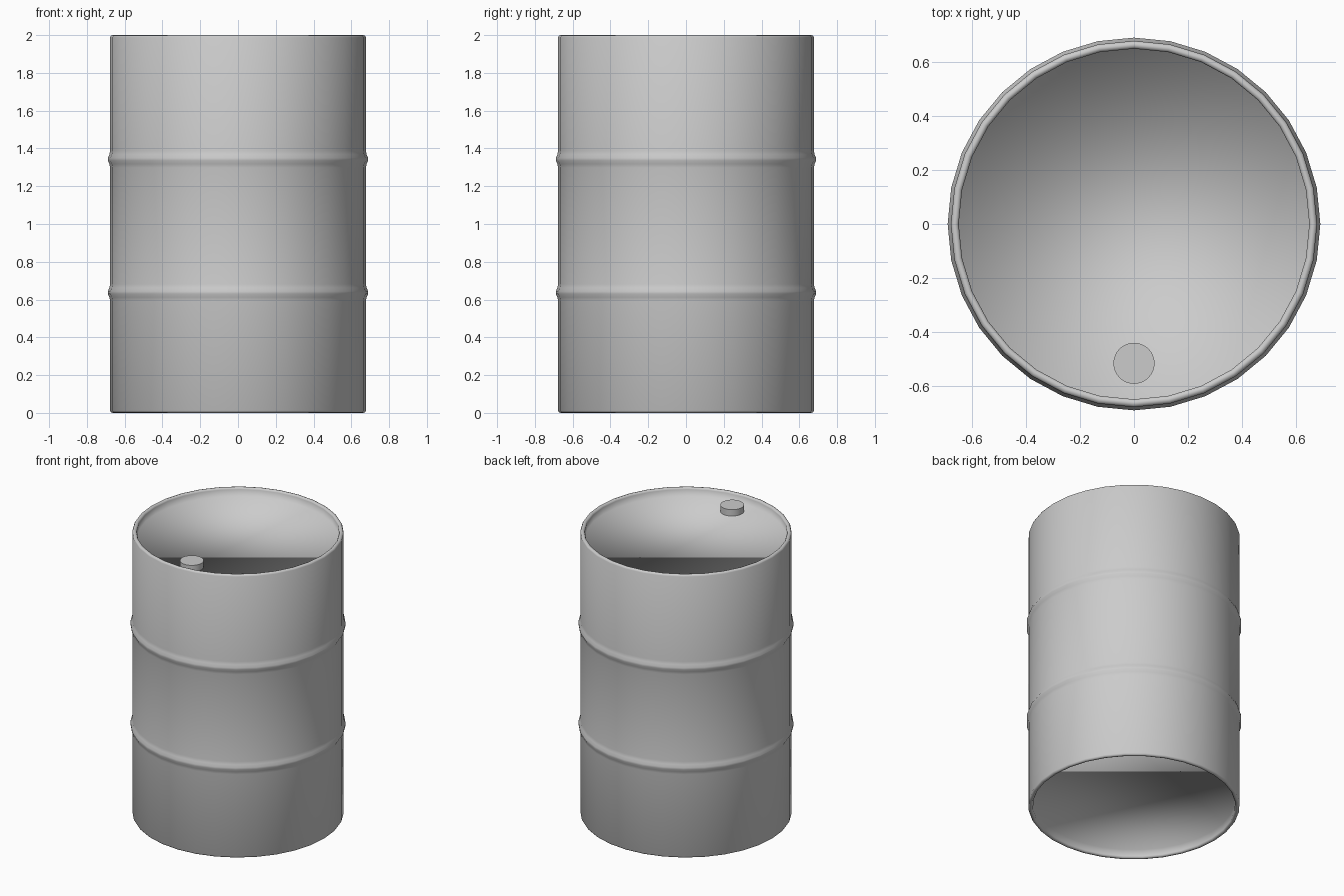
import bpy, bmesh, math

if "Cube" in bpy.data.objects:
    bpy.data.objects.remove(bpy.data.objects["Cube"])

SEG = 32


def lathe(name, profile):
    """Revolve an (r, z) profile, closing both ends with a single n-gon."""
    bm = bmesh.new()
    rings = []
    for r, z in profile:
        rings.append([bm.verts.new((r * math.sin(2 * math.pi * i / SEG),
                                    -r * math.cos(2 * math.pi * i / SEG), z))
                      for i in range(SEG)])
    for a, b in zip(rings, rings[1:]):
        for i in range(SEG):
            j = (i + 1) % SEG
            bm.faces.new((a[i], a[j], b[j], b[i]))
    bm.faces.new(list(reversed(rings[0])))
    bm.faces.new(rings[-1])
    bmesh.ops.recalc_face_normals(bm, faces=bm.faces)
    for f in bm.faces:
        f.smooth = True
    mesh = bpy.data.meshes.new(name)
    bm.to_mesh(mesh)
    bm.free()
    obj = bpy.data.objects.new(name, mesh)
    bpy.context.collection.objects.link(obj)
    return obj


R = 0.677


def rib(z):
    return [(R, z - 0.045), (R + 0.004, z - 0.025), (R + 0.012, z - 0.007),
            (R + 0.012, z + 0.007), (R + 0.004, z + 0.025), (R, z + 0.045)]


# rolled rim running from the recessed lid out to the wall
rim = [(0.648, 0.06), (0.648, 0.012), (0.653, 0.003), (0.662, 0.0),
       (0.672, 0.003), (R, 0.012)]

# drum body with recessed ends and two rolling hoops
profile = rim + rib(0.637) + rib(1.343) + [(r, 2 - z) for r, z in reversed(rim)]
lathe("drum_body", profile)

# bung cap on the lid
bpy.ops.mesh.primitive_cylinder_add(vertices=32, radius=0.076, depth=0.05,
                                    location=(0, -0.515, 1.96))
cap = bpy.context.object
cap.name = "bung_cap"
bpy.ops.object.shade_smooth_by_angle(angle=math.radians(30))
